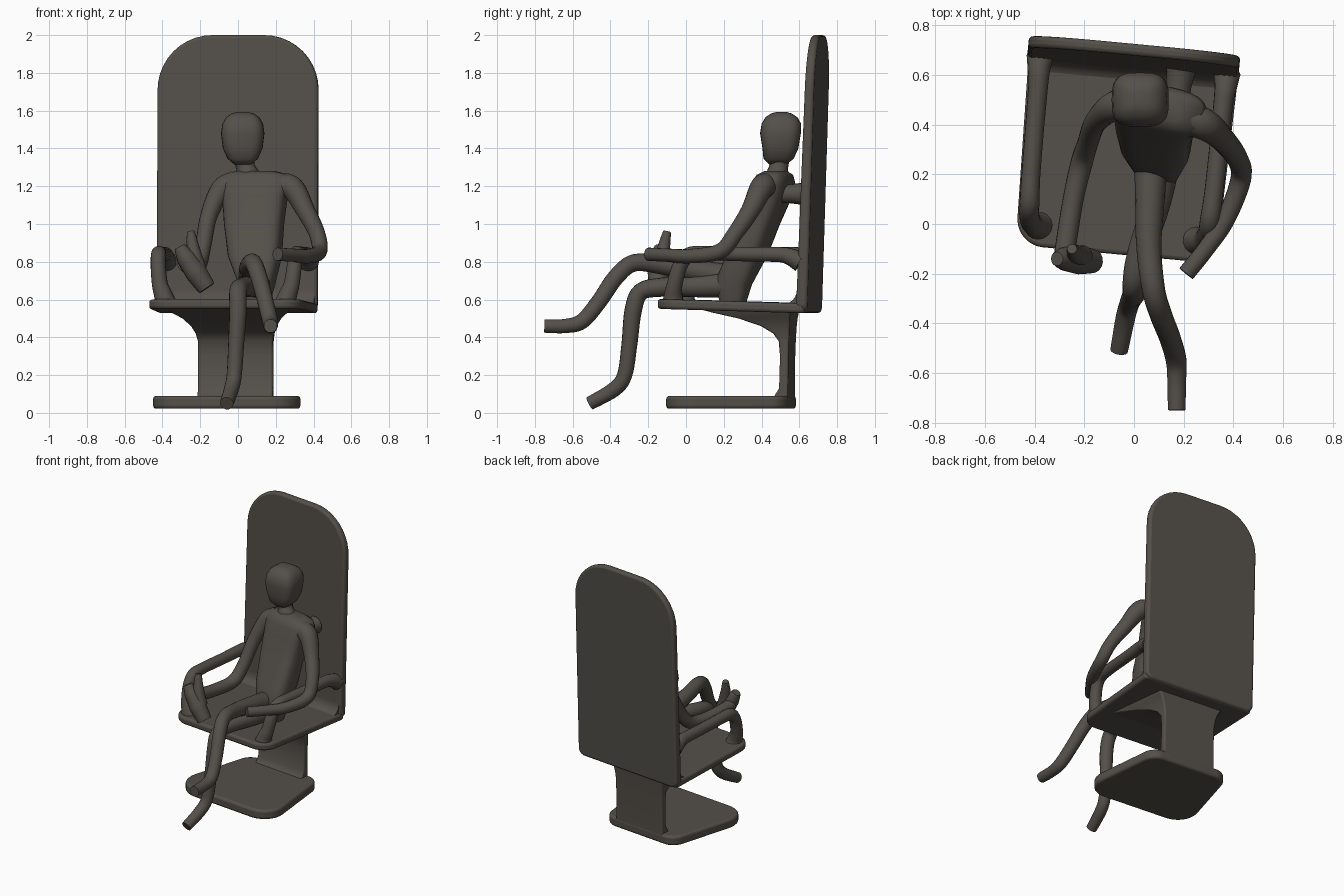
import bpy, bmesh, math
from mathutils import Vector, Matrix

if "Cube" in bpy.data.objects:
    bpy.data.objects.remove(bpy.data.objects["Cube"])

mat = bpy.data.materials.new("dark warm grey")
mat.diffuse_color = (0.088, 0.078, 0.066, 1)
mat.use_nodes = True
mat.node_tree.nodes["Principled BSDF"].inputs["Base Color"].default_value = mat.diffuse_color

# the chair is turned slightly; chair parts use local coordinates with the back at y = 0
CHAIR = Matrix.Translation((0, 0.66, 0)) @ Matrix.Rotation(math.radians(-5.4), 4, 'Z')
WORLD = Matrix.Identity(4)


def finish(name, mesh, frame=WORLD, bevel=0, sharp=40):
    mesh.transform(frame)
    mesh.materials.clear()
    mesh.materials.append(mat)
    for p in mesh.polygons:
        p.use_smooth = True
    mesh.set_sharp_from_angle(angle=math.radians(sharp))
    ob = bpy.data.objects.new(name, mesh)
    bpy.context.collection.objects.link(ob)
    if bevel:
        m = ob.modifiers.new("bevel", 'BEVEL')
        m.width, m.segments, m.limit_method = bevel, 3, 'ANGLE'
        m.angle_limit = math.radians(40)
    return ob


def loft(name, rings, frame=WORLD, bevel=0, sharp=40):
    """Skin a list of closed rings and cap both ends."""
    bm = bmesh.new()
    rows = [[bm.verts.new(p) for p in r] for r in rings]
    n = len(rows[0])
    for a, b in zip(rows, rows[1:]):
        for i in range(n):
            j = (i + 1) % n
            bm.faces.new((a[i], a[j], b[j], b[i]))
    bm.faces.new(rows[0])
    bm.faces.new(rows[-1])
    bmesh.ops.recalc_face_normals(bm, faces=bm.faces)
    me = bpy.data.meshes.new(name)
    bm.to_mesh(me)
    bm.free()
    return finish(name, me, frame, bevel, sharp)


def rounded(corners, steps=10):
    """Outline from (u, v, radius) corners."""
    out = []
    for i, (u, v, r) in enumerate(corners):
        c = Vector((u, v))
        a = c + (Vector(corners[i - 1][:2]) - c).normalized() * r
        b = c + (Vector(corners[(i + 1) % len(corners)][:2]) - c).normalized() * r
        o = a + b - c
        for k in range(steps + 1):
            t = k / steps * math.pi / 2
            out.append(o + (a - o) * math.cos(t) + (b - o) * math.sin(t))
    return out


def tube(name, pts, radii, frame=WORLD):
    """Round tube along a smooth path."""
    P = [Vector(p) for p in pts]
    path = []
    for i in range(len(P) - 1):
        p0, p1, p2 = P[max(i - 1, 0)], P[i], P[i + 1]
        p3 = P[min(i + 2, len(P) - 1)]
        for k in range(6):
            t = k / 6
            q = 0.5 * (2 * p1 + (p2 - p0) * t + (2 * p0 - 5 * p1 + 4 * p2 - p3) * t ** 2
                       + (3 * p1 - p0 - 3 * p2 + p3) * t ** 3)
            path.append((q, radii[i] * (1 - t) + radii[i + 1] * t))
    path.append((P[-1], radii[-1]))
    # carry a frame along the path
    rings, side = [], None
    for i, (q, r) in enumerate(path):
        d = (path[min(i + 1, len(path) - 1)][0] - path[max(i - 1, 0)][0]).normalized()
        side = d.orthogonal() if side is None else side - d * side.dot(d)
        side.normalize()
        up = d.cross(side)
        rings.append([q + (side * math.cos(a) + up * math.sin(a)) * r
                      for a in (2 * math.pi * k / 16 for k in range(16))])
    return loft(name, rings, frame, 0, 60)


def body(name, rows, turn):
    """Boxy rounded form from (x, y, z, half width, half depth) rows."""
    ca, sa = math.cos(math.radians(turn)), math.sin(math.radians(turn))
    rings = []
    for x, y, z, hx, hy in rows:
        ring = []
        for k in range(28):
            t = 2 * math.pi * k / 28
            c, s = math.cos(t), math.sin(t)
            u = hx * math.copysign(abs(c) ** 0.6, c)
            v = hy * math.copysign(abs(s) ** 0.6, s)
            ring.append((x + u * ca - v * sa, y + u * sa + v * ca, z))
        rings.append(ring)
    return loft(name, rings, WORLD, 0, 60)


# backrest: tall panel with round top corners, leaning back a little, thinner at the top
back = rounded([(-.43, .53, .05), (.425, .53, .05), (.425, 2.0, .29), (-.43, 2.0, .29)])
loft("backrest", [[(p.x, y + lean * (p.y - .55), p.y) for p in back]
                  for y, lean in ((-.039, .04), (.021, .031))], CHAIR, .016)

# seat: rounded panel, slightly lower at the rear
seat = rounded([(-.425, .01, .03), (.425, .01, .03), (.405, -.785, .11), (-.405, -.785, .11)])
loft("seat", [[(p.x, p.y, z - .03 * (p.y + .75)) for p in seat] for z in (.55, .602)],
     CHAIR, .016)

# curved fillet between seat and backrest
fil = [(0, .56), (-.11, .575)]
fil += [(-.11 + .075 * math.sin(t), .65 - .075 * math.cos(t))
        for t in (k / 6 * math.pi / 2 for k in range(7))] + [(0, .65)]
loft("seat_fillet", [[(x, y, z) for y, z in fil] for x in (-.41, .41)], CHAIR)

# pedestal neck: thin flat plate flaring forward under the seat
rows = [(.06, -.23, -.1, .2), (.09, -.175, -.102, .2), (.13, -.15, -.102, .2), (.3, -.145, -.1, .2),
        (.38, -.152, -.097, .2), (.42, -.18, -.095, .21), (.46, -.245, -.093, .23),
        (.5, -.36, -.09, .265), (.53, -.49, -.085, .31), (.56, -.6, -.08, .34)]
loft("pedestal_neck", [[(-w, f, z), (w, f, z), (.2 + (w - .2) * .4, b, z), (-.2 - (w - .2) * .4, b, z)]
                       for z, f, b, w in rows], CHAIR, .01)

# base plate, wider at the front
base = rounded([(-.3, -.1, .08), (.29, -.1, .08), (.42, -.745, .18), (-.425, -.745, .18)])
loft("base_plate", [[(p.x, p.y, z) for p in base] for z in (.022, .09)], CHAIR, .016)

# chair armrests
for s, side in ((-1, "left"), (1, "right")):
    tube("armrest_" + side,
         [(s * .378, -.02, .80), (s * .378, -.07, .825), (s * .375, -.13, .838), (s * .373, -.3, .84),
          (s * .37, -.5, .845), (s * .365, -.61, .838), (s * .362, -.66, .78),
          (s * .35, -.69, .68), (s * .33, -.7, .62), (s * .32, -.7, .58)],
         [.055, .046, .04, .038, .038, .04, .04, .042, .05, .062], CHAIR)

# seated figure: torso, neck and head
body("torso", [(.1, .25, .58, .065, .065), (.1, .25, .68, .092, .095), (.09, .32, .83, .14, .1),
               (.085, .39, 1.0, .157, .095), (.09, .45, 1.15, .172, .1),
               (.1, .465, 1.22, .19, .095), (.1, .47, 1.26, .175, .08), (.09, .475, 1.28, .105, .05)], -13)
tube("neck", [(.06, .48, 1.24), (.04, .49, 1.3), (.025, .5, 1.38)], [.07, .05, .055])
body("head", [(.025, .485, 1.315, .045, .045), (.025, .49, 1.345, .08, .08),
              (.025, .5, 1.4, .105, .095), (.025, .5, 1.48, .115, .108),
              (.025, .505, 1.53, .108, .105), (.025, .505, 1.565, .088, .085),
              (.025, .505, 1.585, .06, .055), (.025, .505, 1.592, .03, .03)], 0)
# shoulder resting against the backrest
tube("shoulder_contact", [(.17, .46, 1.16), (.18, .55, 1.16), (.19, .62, 1.16)], [.05, .05, .06])

# figure's arms
tube("arm_right", [(.2, .43, 1.2), (.287, .4, 1.19), (.358, .34, 1.07), (.418, .26, .95),
                   (.43, .18, .855), (.37, .02, .83), (.29, -.1, .835), (.21, -.2, .84)],
     [.07, .064, .05, .043, .042, .038, .035, .035])
tube("arm_left", [(-.02, .49, 1.21), (-.09, .47, 1.18), (-.155, .41, 1.04), (-.185, .33, .88),
                  (-.21, .25, .785), (-.245, .1, .77), (-.28, -.12, .79)],
     [.07, .058, .045, .042, .045, .042, .042])
# open hand with thumb
tube("hand", [(-.31, -.14, .88), (-.275, -.14, .82), (-.22, -.145, .74), (-.165, -.15, .66)],
     [.028, .05, .058, .048])
tube("thumb", [(-.21, -.13, .76), (-.235, -.12, .86), (-.25, -.1, .96)], [.045, .036, .02])

# figure's legs, one crossed over the other
tube("crossed_leg", [(.07, .28, .71), (.063, .07, .75), (.06, -.1, .778), (.08, -.27, .795),
                     (.11, -.37, .72), (.145, -.46, .59), (.17, -.55, .485), (.172, -.64, .46),
                     (.172, -.75, .46)], [.07, .058, .05, .046, .045, .043, .042, .038, .036])
tube("standing_leg", [(.12, .26, .68), (.085, .07, .67), (.02, -.13, .665), (0, -.24, .64),
                      (0, -.28, .54), (-.01, -.3, .36), (-.02, -.325, .2), (-.035, -.38, .125),
                      (-.06, -.51, .05)], [.07, .058, .05, .046, .046, .042, .04, .04, .036])
